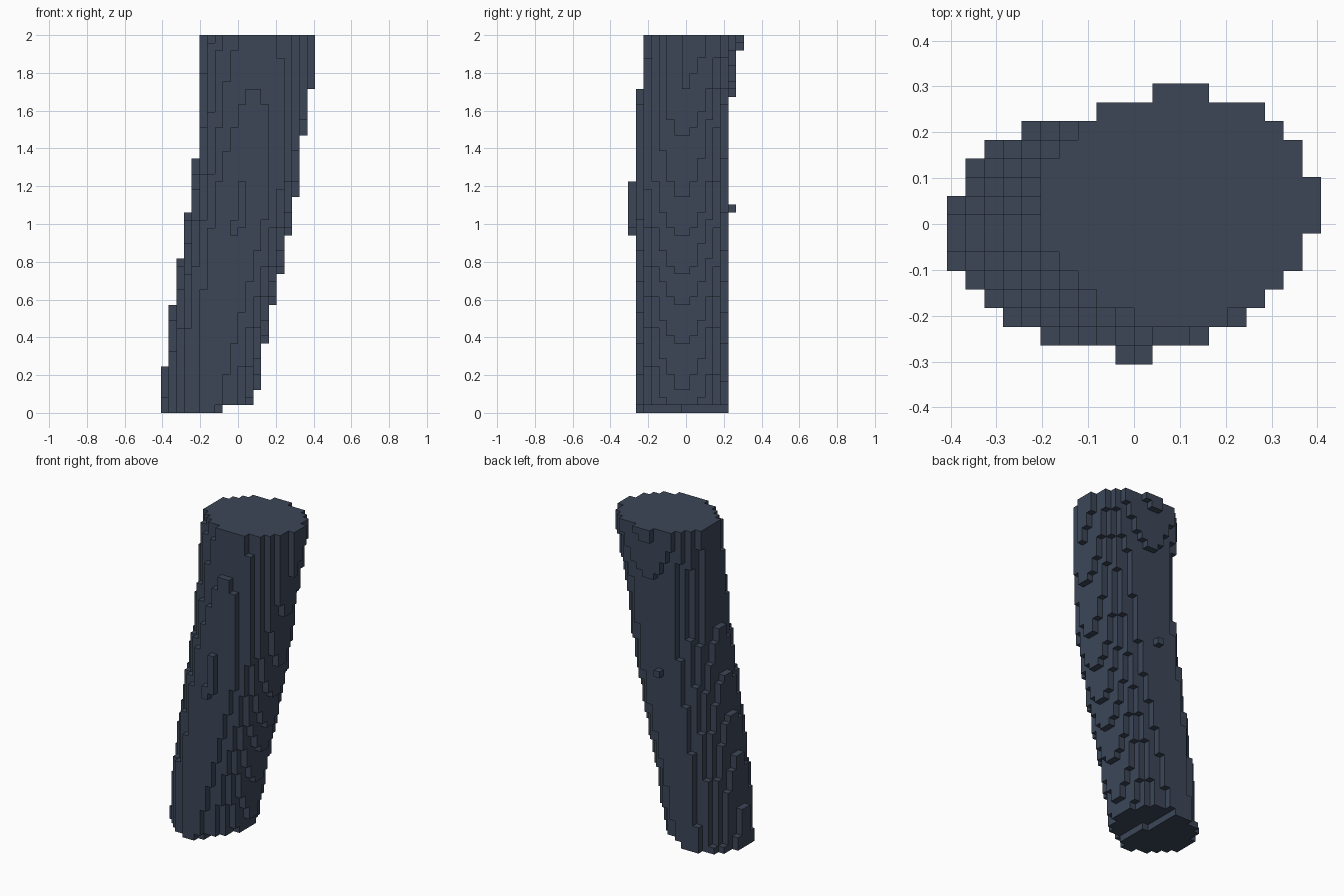
import bpy, bmesh

cube = bpy.data.objects.get("Cube")
if cube:
    bpy.data.objects.remove(cube, do_unlink=True)

LAYERS, NX, NY = 49, 20, 15
S = 2.0 / LAYERS                      # block size

# Extents of the leaning oval section at key heights: (z, position)
LEFT = [(0, -.404), (.245, -.389), (.571, -.348), (.816, -.307),
        (1.061, -.266), (1.347, -.225), (2, -.2)]
RIGHT = [(0, .065), (.122, .102), (.367, .143), (.571, .184), (.735, .224),
         (.939, .265), (1.143, .306), (1.469, .347), (1.714, .388), (2, .397)]
FRONT = [(0, -.252), (.94, -.2862), (1.08, -.288), (1.22, -.2862),
         (1.714, -.245), (2, -.215)]
BACK = [(0, .217), (1.05, .2435), (1.08, .2458), (1.11, .2435),
        (1.6, .240), (1.68, .245), (1.92, .286), (2, .292)]
# Roundness of the section: slightly pointed below, fuller at the top
POWER = [(0, 1.85), (1.6, 1.85), (2, 2.15)]


def at(keys, z):
    """Linear interpolation between key heights."""
    for (z0, v0), (z1, v1) in zip(keys, keys[1:]):
        if z <= z1:
            return v0 + (v1 - v0) * (z - z0) / (z1 - z0)
    return keys[-1][1]


# Fill every block whose centre lies inside the section
filled = set()
for k in range(LAYERS):
    z = (k + .5) * S
    l, r, f, b, p = (at(keys, z) for keys in (LEFT, RIGHT, FRONT, BACK, POWER))
    cx, rx, cy, ry = (l + r) / 2, (r - l) / 2, (f + b) / 2, (b - f) / 2
    for i in range(NX):
        for j in range(NY):
            x, y = (i + .5 - NX / 2) * S, (j + .5 - NY / 2) * S
            # The lowest layer is cut back below the overhanging side
            if k == 0 and x > (-.08 if y < -.03 else -.12):
                continue
            if abs((x - cx) / rx) ** p + abs((y - cy) / ry) ** p <= 1:
                filled.add((i, j, k))

# Skin the blocks: one quad wherever a block meets air
bm = bmesh.new()
corners = {}


def vert(c):
    if c not in corners:
        corners[c] = bm.verts.new(((c[0] - NX / 2) * S, (c[1] - NY / 2) * S, c[2] * S))
    return corners[c]


for cell in filled:
    for axis in range(3):
        u, v = (axis + 1) % 3, (axis + 2) % 3
        for side in (0, 1):
            near = list(cell)
            near[axis] += 2 * side - 1
            if tuple(near) in filled:
                continue
            quad = []
            for du, dv in ((0, 0), (1, 0), (1, 1), (0, 1)):
                c = list(cell)
                c[axis] += side
                c[u] += du
                c[v] += dv
                quad.append(vert(tuple(c)))
            bm.faces.new(quad if side else quad[::-1])

# Merge coplanar quads into clean flat faces
bmesh.ops.dissolve_limit(bm, angle_limit=.01, verts=bm.verts[:], edges=bm.edges[:])

mesh = bpy.data.meshes.new("leaning_column")
bm.to_mesh(mesh)
bm.free()

# Slate blue grey
mat = bpy.data.materials.new("slate_blue")
mat.use_nodes = True
color = (.045, .062, .097, 1)
mat.diffuse_color = color
mat.node_tree.nodes["Principled BSDF"].inputs["Base Color"].default_value = color
mesh.materials.append(mat)

column = bpy.data.objects.new("leaning_column", mesh)
bpy.context.collection.objects.link(column)
